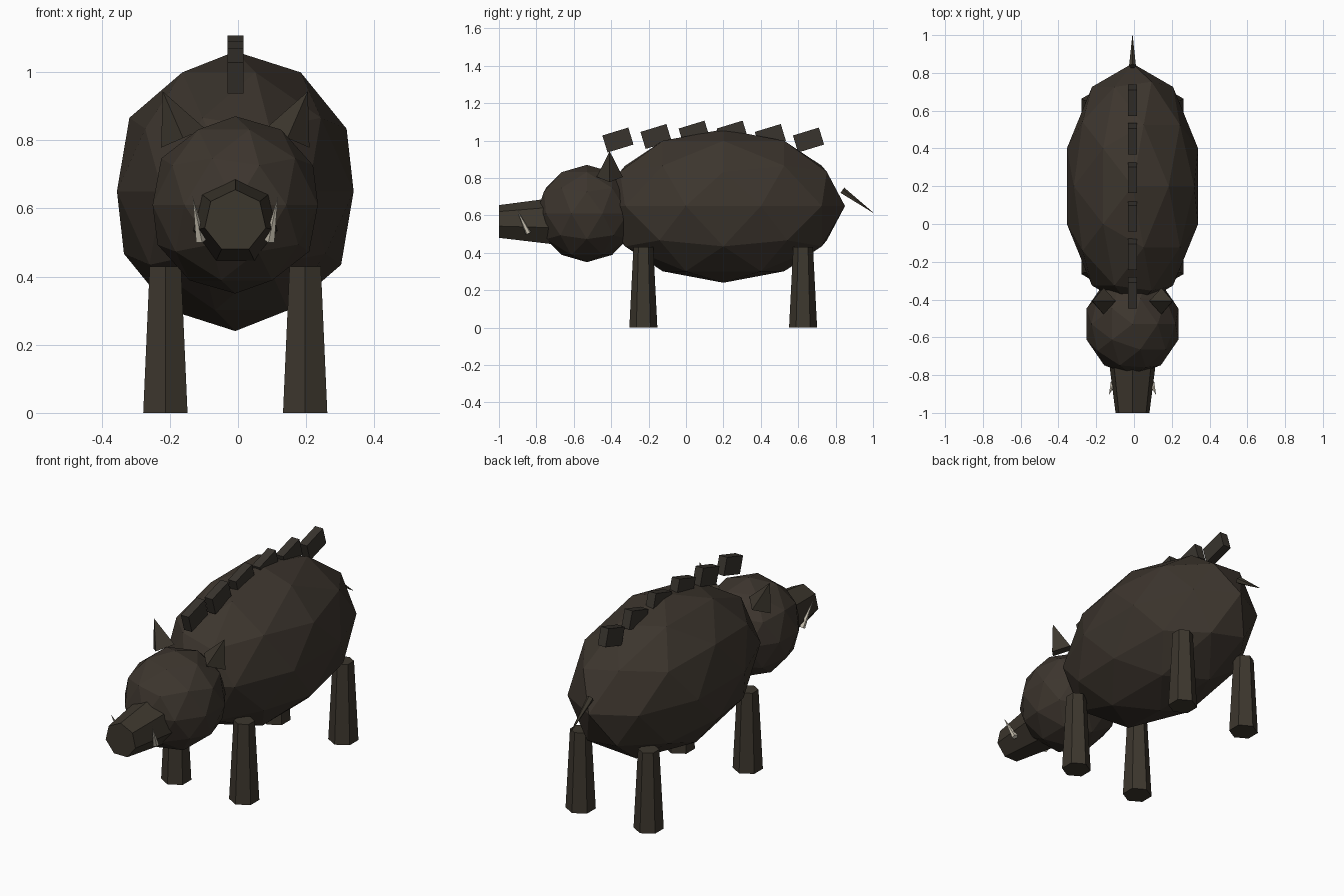
import bpy, math
from mathutils import Vector

if "Cube" in bpy.data.objects:
    bpy.data.objects.remove(bpy.data.objects["Cube"])

CX = -0.008  # mid-plane of the animal


def material(name, rgb):
    m = bpy.data.materials.new(name)
    m.diffuse_color = (*rgb, 1)
    m.use_nodes = True
    m.node_tree.nodes["Principled BSDF"].inputs["Base Color"].default_value = m.diffuse_color
    return m


hide = material("dark_brown_hide", (0.046, 0.036, 0.027))
skin = material("olive_brown_skin", (0.046, 0.038, 0.027))
bristle = material("bristle_brown", (0.040, 0.034, 0.027))
ivory = material("ivory", (0.60, 0.55, 0.45))


def finish(name, mat):
    ob = bpy.context.object
    ob.name = name
    ob.data.materials.append(mat)
    return ob


def ball(name, loc, radii, mat):
    bpy.ops.mesh.primitive_ico_sphere_add(subdivisions=2, radius=1, location=loc)
    ob = finish(name, mat)
    ob.scale = radii
    return ob


def cone(name, base, tip, r1, r2, sides, mat, rot=None):
    """Tapered prism running from base to tip."""
    a, b = Vector(base), Vector(tip)
    d = b - a
    if rot is None:
        rot = d.to_track_quat('Z', 'Y').to_euler()
    bpy.ops.mesh.primitive_cone_add(vertices=sides, radius1=r1, radius2=r2,
                                    depth=d.length, location=(a + b) / 2, rotation=rot)
    return finish(name, mat)


# Body and head
ball("body", (CX, 0.2, 0.65), (0.365, 0.65, 0.41), hide)
ball("head", (CX, -0.53, 0.61), (0.255, 0.27, 0.26), hide)

# Snout: seven-sided taper with one corner on top
cone("snout", (CX, -0.65, 0.563), (CX, -1.0, 0.563), 0.138, 0.092, 7, skin,
     rot=(math.radians(90), 0, 0))

for side, s in (("left", -1), ("right", 1)):
    # Legs
    for end, y in (("front", -0.228), ("rear", 0.626)):
        x = CX + s * 0.205
        cone(f"{end}_leg_{side}", (x, y, 0), (x, y, 0.43), 0.075, 0.053, 6, skin,
             rot=(0, 0, 0))
    # Ears: four-sided points leaning outwards
    cone(f"ear_{side}", (CX + s * 0.153, -0.408, 0.806), (CX + s * 0.213, -0.408, 0.943),
         0.07, 0, 4, skin, rot=(0, s * 0.41, 0))
    # Tusks
    cone(f"tusk_{side}", (CX + s * 0.102, -0.843, 0.505), (CX + s * 0.125, -0.906, 0.635),
         0.016, 0, 5, ivory)

# Bristle blocks along the spine
heights = (1.003, 1.022, 1.04, 1.04, 1.022, 1.003)
for i, z in enumerate(heights):
    bpy.ops.mesh.primitive_cube_add(size=1, location=(CX, -0.364 + 0.2038 * i, z),
                                    rotation=(math.radians(17), 0, 0))
    finish(f"bristle_{i + 1}", bristle).scale = (0.047, 0.145, 0.095)

# Tail
cone("tail", (CX, 0.835, 0.733), (CX, 1.0, 0.615), 0.019, 0.001, 5, skin)
